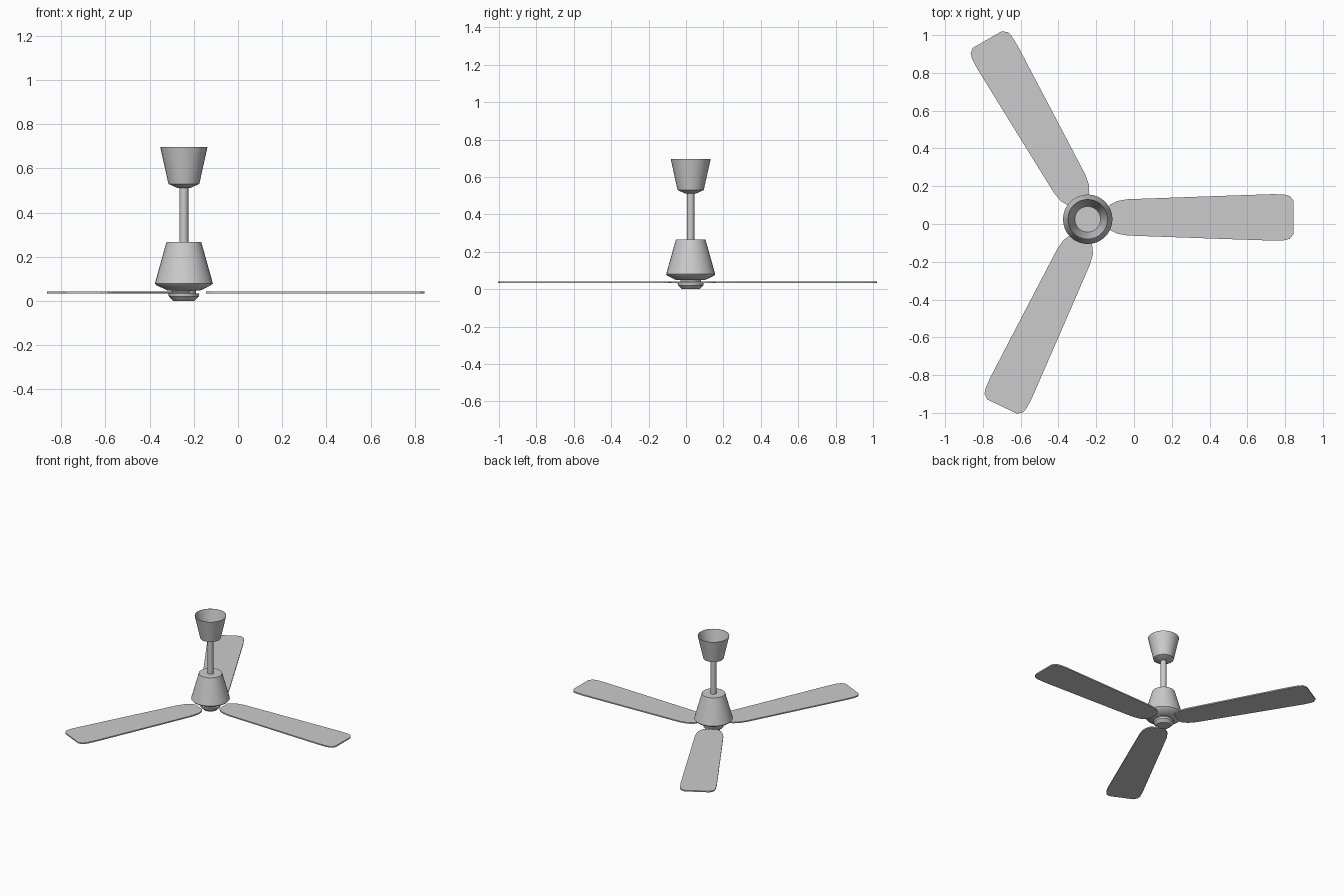
import bpy, bmesh, math
from mathutils import Matrix, Vector

cube = bpy.data.objects.get("Cube")
if cube:
    bpy.data.objects.remove(cube, do_unlink=True)

HUB = Vector((-0.245, 0.025, 0))

metal = bpy.data.materials.new("light grey metal")
metal.use_nodes = True
GREY = (0.6, 0.6, 0.6, 1)
metal.diffuse_color = GREY
metal.node_tree.nodes["Principled BSDF"].inputs["Base Color"].default_value = GREY


def finish(name, bm, smooth):
    bmesh.ops.recalc_face_normals(bm, faces=bm.faces)
    mesh = bpy.data.meshes.new(name)
    bm.to_mesh(mesh)
    bm.free()
    mesh.materials.append(metal)
    obj = bpy.data.objects.new(name, mesh)
    bpy.context.collection.objects.link(obj)
    if smooth:
        bpy.ops.object.select_all(action="DESELECT")
        obj.select_set(True)
        bpy.context.view_layer.objects.active = obj
        bpy.ops.object.shade_smooth_by_angle(angle=math.radians(35))
    return obj


def lathe(name, profile, sides):
    """Turn a (radius, height) profile around the hub axis."""
    bm = bmesh.new()
    verts = [bm.verts.new(HUB + Vector((r, 0, z))) for r, z in profile]
    edges = [bm.edges.new(pair) for pair in zip(verts, verts[1:])]
    bmesh.ops.spin(bm, geom=verts + edges, cent=HUB, axis=(0, 0, 1),
                   angle=math.tau, steps=sides, use_duplicate=False)
    bmesh.ops.remove_doubles(bm, verts=bm.verts, dist=0.0005)
    return finish(name, bm, True)


def blade(name, degrees, offset):
    """Extrude the blade outline, then swing it about the hub."""
    half = [(0.10, 0.045), (0.12, 0.068), (0.155, 0.086), (0.21, 0.096),
            (0.60, 0.110), (0.98, 0.123), (1.04, 0.121), (1.07, 0.113), (1.09, 0.088)]
    outline = half + [(x, -y) for x, y in reversed(half)]
    bm = bmesh.new()
    face = bm.faces.new([bm.verts.new((x, y + offset, 0.033)) for x, y in outline])
    top = bmesh.ops.extrude_face_region(bm, geom=[face])["geom"]
    bmesh.ops.translate(bm, vec=(0, 0, 0.009),
                        verts=[v for v in top if isinstance(v, bmesh.types.BMVert)])
    turn = Matrix.Translation(HUB) @ Matrix.Rotation(math.radians(degrees), 4, "Z")
    bmesh.ops.transform(bm, matrix=turn, verts=bm.verts)
    return finish(name, bm, False)


# Open ceiling cup with a thin wall
lathe("ceiling_canopy", [(0, 0.512), (0.03, 0.512), (0.07, 0.53), (0.107, 0.697),
                         (0.105, 0.697), (0.068, 0.532), (0, 0.532)], 32)
# Hanging rod
lathe("down_rod", [(0, 0.26), (0.02, 0.26), (0.02, 0.535), (0, 0.535)], 16)
# Tapered motor body
lathe("motor_housing", [(0, 0.266), (0.079, 0.266), (0.131, 0.08),
                        (0.125, 0.072), (0.075, 0.048), (0, 0.048)], 32)
# Spindle and lower cap that hold the blades
lathe("blade_hub", [(0, 0.05), (0.055, 0.05), (0.055, 0.034), (0.07, 0.034),
                    (0.068, 0.02), (0.048, 0), (0, 0)], 24)

# Three blades
for name, degrees, offset in (("left_blade", 0, 0.01), ("back_blade", 119.7, -0.01),
                              ("front_blade", 244.5, 0.018)):
    blade(name, degrees, offset)
